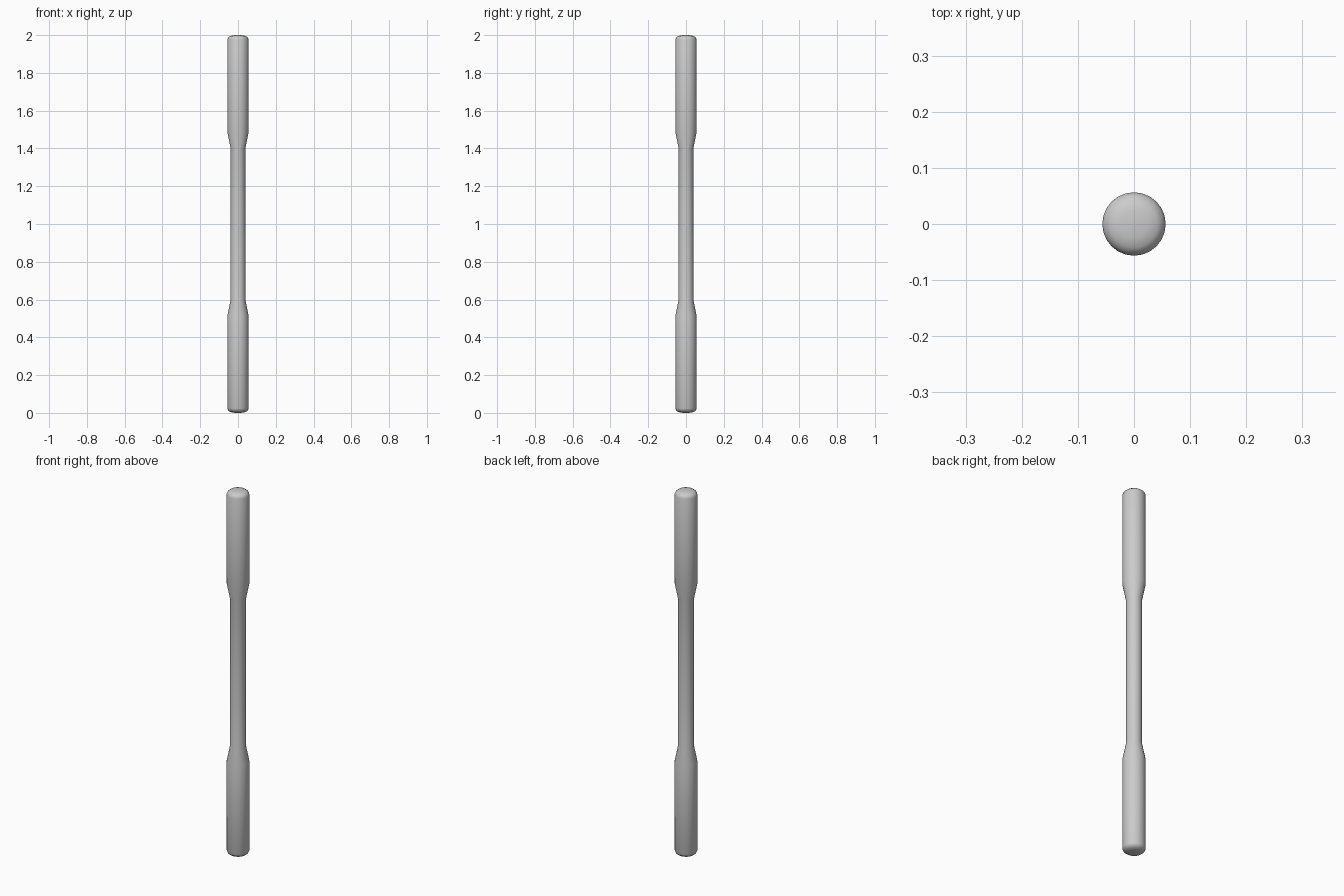
import bpy, bmesh
from math import tau

if "Cube" in bpy.data.objects:
    bpy.data.objects.remove(bpy.data.objects["Cube"])

SIDES = 24

# Half profile (radius, height above the middle), from grip to domed end
half = [(0.039, 0.40), (0.0565, 0.487), (0.0565, 0.976),
        (0.052, 0.987), (0.042, 0.995), (0.024, 0.999), (0.0, 1.0)]
profile = [(r, 1 - h) for r, h in reversed(half)] + [(r, 1 + h) for r, h in half]

# Double-ended pounding pole: revolve the mirrored profile
bm = bmesh.new()
verts = [bm.verts.new((r, 0, z)) for r, z in profile]
edges = [bm.edges.new(pair) for pair in zip(verts, verts[1:])]
bmesh.ops.spin(bm, geom=verts + edges, cent=(0, 0, 0), axis=(0, 0, 1),
               angle=tau, steps=SIDES, use_duplicate=False)
bmesh.ops.remove_doubles(bm, verts=bm.verts[:], dist=0.0005)
bmesh.ops.recalc_face_normals(bm, faces=bm.faces[:])

mesh = bpy.data.meshes.new("double_ended_pole")
bm.to_mesh(mesh)
bm.free()
pole = bpy.data.objects.new("double_ended_pole", mesh)
bpy.context.collection.objects.link(pole)

# Smooth shading
bpy.context.view_layer.objects.active = pole
pole.select_set(True)
bpy.ops.object.shade_smooth_by_angle(angle=0.7)
